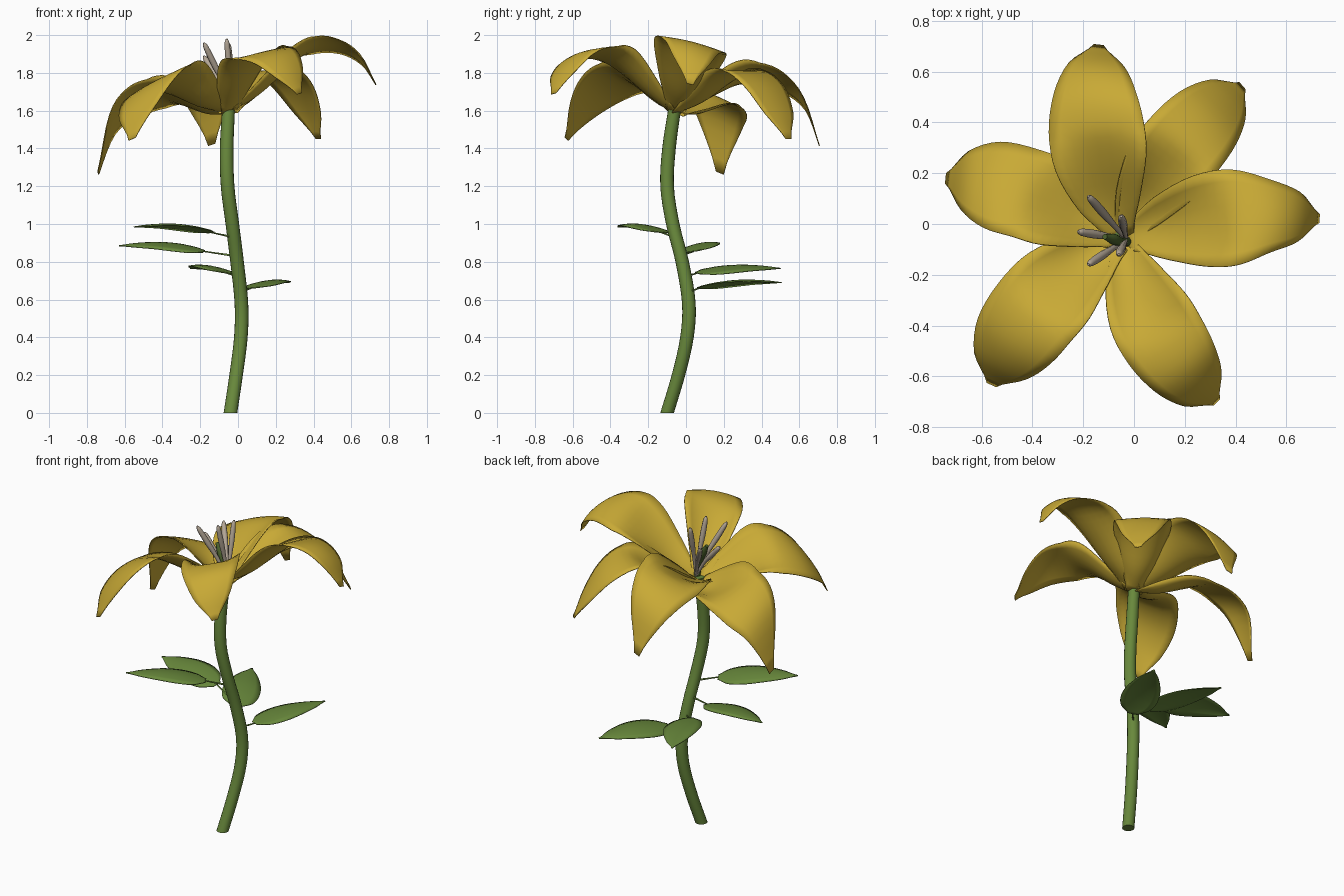
import bpy
import math
from mathutils import Vector

cube = bpy.data.objects.get("Cube")
if cube:
    bpy.data.objects.remove(cube, do_unlink=True)


def material(name, r, g, b):
    mat = bpy.data.materials.new(name)
    mat.use_nodes = True
    mat.diffuse_color = (r, g, b, 1)
    bsdf = next(n for n in mat.node_tree.nodes if n.type == 'BSDF_PRINCIPLED')
    bsdf.inputs["Base Color"].default_value = (r, g, b, 1)
    bsdf.inputs["Roughness"].default_value = 0.7
    return mat


YELLOW = material("petal yellow", 0.58, 0.40, 0.036)
GREEN = material("stem green", 0.14, 0.25, 0.045)
DARK = material("pistil green", 0.07, 0.12, 0.025)
TAN = material("stamen tan", 0.46, 0.39, 0.31)


def spline(points, values, steps=4):
    """Smooth samples (position, tangent, value, t) through the points."""
    pts = [Vector(p) for p in points]
    n = len(pts) - 1
    slope = [pts[min(i + 1, n)] - pts[max(i - 1, 0)] for i in range(n + 1)]
    slope = [s * (0.5 if 0 < i < n else 1.0) for i, s in enumerate(slope)]
    vs = [values[min(i + 1, n)] - values[max(i - 1, 0)] for i in range(n + 1)]
    out = []
    for k in range(n * steps + 1):
        i = min(k // steps, n - 1)
        u = k / steps - i
        a, c = 2 * u**3 - 3 * u**2 + 1, 3 * u**2 - 2 * u**3
        b, d = u**3 - 2 * u**2 + u, u**3 - u**2
        pos = pts[i] * a + slope[i] * b + pts[i + 1] * c + slope[i + 1] * d
        val = values[i] * a + values[i + 1] * c + (vs[i] * b + vs[i + 1] * d) / 2
        out.append((pos, slope[i].lerp(slope[i + 1], u), val, k / (n * steps)))
    return out


def make_object(name, verts, faces, mat):
    mesh = bpy.data.meshes.new(name)
    mesh.from_pydata(verts, [], faces)
    mesh.materials.append(mat)
    for poly in mesh.polygons:
        poly.use_smooth = len(poly.vertices) == 4
    obj = bpy.data.objects.new(name, mesh)
    bpy.context.collection.objects.link(obj)
    return obj


def tube(name, points, radii, mat, sides=12, level=False):
    """Round tube along a path; level keeps its rings horizontal."""
    verts, faces = [], []
    rows = spline(points, radii)
    for pos, tangent, radius, t in rows:
        turn = Vector((0, 0, 1)) if level else tangent
        quat = turn.to_track_quat('Z', 'Y')
        for j in range(sides):
            a = math.tau * j / sides
            verts.append(pos + quat @ Vector((math.cos(a), math.sin(a), 0)) * radius)
    for i in range(len(rows) - 1):
        for j in range(sides):
            k = (j + 1) % sides
            faces.append((i * sides + j, i * sides + k,
                          (i + 1) * sides + k, (i + 1) * sides + j))
    faces.append(tuple(reversed(range(sides))))
    faces.append(tuple(range(len(verts) - sides, len(verts))))
    return make_object(name, verts, faces, mat)


def blade(name, points, widths, mat, cup, roll, cols=8):
    """Thin sheet around a centre line, cupped and rolled across its width."""
    verts, faces = [], []
    rows = spline(points, widths)
    for pos, tangent, width, t in rows:
        side = Vector((-tangent.y, tangent.x, 0)).normalized()
        for j in range(cols + 1):
            s = 2 * j / cols - 1
            lift = cup(t) * (s * s - 0.4) + roll * s * width
            verts.append(pos + side * width * s + Vector((0, 0, lift)))
    w = cols + 1
    for i in range(len(rows) - 1):
        for j in range(cols):
            faces.append((i * w + j, (i + 1) * w + j,
                          (i + 1) * w + j + 1, i * w + j + 1))
    obj = make_object(name, verts, faces, mat)
    solid = obj.modifiers.new("thickness", 'SOLIDIFY')
    solid.thickness = 0.005
    solid.offset = 0
    return obj


# Stem: an S-bend with a flat foot
tube("stem",
     [(-.04, -.10, 0), (-.01, -.04, .2), (.015, .005, .4), (.018, .015, .58),
      (-.005, -.02, .8), (-.03, -.07, 1), (-.055, -.10, 1.2),
      (-.06, -.09, 1.4), (-.05, -.06, 1.61)],
     [.036] * 8 + [.034], GREEN, 16, level=True)

# Petals: name, angle at base and tip, length, inner and outer width, roll, heights
CENTRE = Vector((-.045, -.06, 0))
REACH = (0.01, .2, .4, .58, .76, .9, 1)
HALF = (.05, .125, .18, .188, .165, .112, .02)
PETALS = [
    ("left", 18, 6, .778, 1.0, .86, -.25, (1.6, 1.71, 1.85, 1.945, 1.95, 1.88, 1.74)),
    ("back_left", 64, 52, .765, .9, .92, 0, (1.59, 1.67, 1.77, 1.81, 1.74, 1.6, 1.45)),
    ("back", 112, 97, .77, 1, .98, -.33, (1.6, 1.68, 1.76, 1.79, 1.76, 1.65, 1.42)),
    ("right", 146, 161, .735, .95, 1.04, .42, (1.59, 1.62, 1.67, 1.69, 1.65, 1.54, 1.27)),
    ("front_right", 208, 228, .77, .97, 1.02, .42, (1.6, 1.66, 1.74, 1.77, 1.72, 1.61, 1.45)),
    ("front_left", -78, -60, .74, .9, .9, .2, (1.59, 1.72, 1.85, 1.905, 1.895, 1.81, 1.69)),
]


def petal_cup(t):
    if t < .5:
        return .08 * math.sin(math.pi * t / .5)
    return -.025 * math.sin(math.pi * (t - .5) / .5)


for label, start, end, length, inner, outer, roll, heights in PETALS:
    line = []
    for f, z in zip(REACH, heights):
        a = math.radians(start + (end - start) * f)
        line.append(CENTRE + Vector((math.cos(a) * f * length, math.sin(a) * f * length, z)))
    widths = [h * (inner if f < .7 else outer) for f, h in zip(REACH, HALF)]
    blade("petal_" + label, line, widths, YELLOW, petal_cup, roll)

# Stamens: thin filaments swelling into long anthers
STAMEN_TIPS = [(-.18, .11, 1.89), (-.22, -.03, 1.86), (-.18, -.16, 1.96),
               (-.05, .03, 1.96), (-.06, -.12, 1.98)]
for i, tip in enumerate(STAMEN_TIPS):
    base = Vector((-.03, -.06, 1.61))
    tip = Vector(tip)
    path = [base.lerp(tip, f) + Vector((0, 0, bow))
            for f, bow in ((0, 0), (.35, .02), (.65, .01), (.93, 0), (1, 0))]
    tube(f"stamen_{i + 1}", path, [.009, .012, .017, .014, .005], TAN, 8)

# Pistil
tube("pistil", [(-.03, -.07, 1.61), (-.05, -.07, 1.7), (-.08, -.06, 1.77), (-.115, -.05, 1.83)],
     [.02, .017, .022, .011], DARK, 10)

# Leaves: name, stem joint, blade base, blade tip, arch height, roll
LEAVES = [
    ("front_right", (-.025, -.06, .93), (-.14, -.13, .955), (-.55, -.36, .985), .022, .07),
    ("right", (-.01, -.04, .83), (-.18, .04, .855), (-.63, .12, .885), .022, -.16),
    ("back_right", (.005, -.01, .72), (-.06, .06, .74), (-.25, .5, .765), .02, .14),
    ("back_left", (.01, .01, .64), (.07, .07, .66), (.27, .505, .69), .02, -.08),
]
for label, joint, base, tip, arch, roll in LEAVES:
    base, tip = Vector(base), Vector(tip)
    tube("leaf_stalk_" + label, [joint, Vector(joint).lerp(base, .5), base],
         [.007, .005, .004], GREEN, 6)
    line = [base.lerp(tip, f) + Vector((0, 0, arch * math.sin(math.pi * f)))
            for f in (0, .13, .32, .55, .8, 1)]
    blade("leaf_" + label, line, [.03, .088, .11, .097, .055, .004], GREEN,
          lambda t: -.016 * math.sin(math.pi * t), roll, cols=6)
